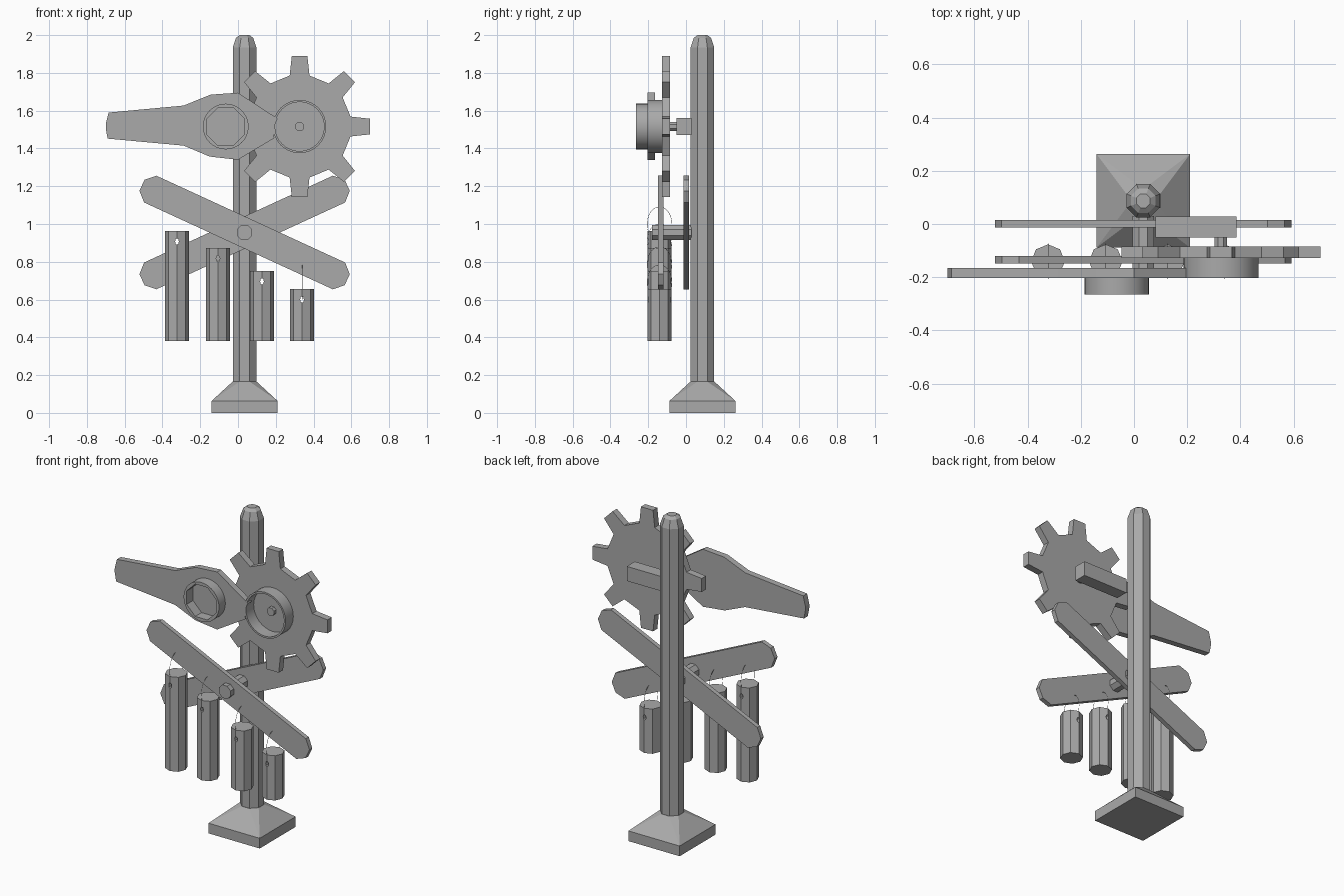
import bpy, bmesh, math
from math import sin, cos, pi, radians

if "Cube" in bpy.data.objects:
    bpy.data.objects.remove(bpy.data.objects["Cube"])

grey = bpy.data.materials.new("weathered grey")
grey.diffuse_color = (0.4, 0.4, 0.4, 1)
grey.use_nodes = True
grey.node_tree.nodes["Principled BSDF"].inputs["Base Color"].default_value = grey.diffuse_color


def finish(name, bm, smooth=False):
    bmesh.ops.recalc_face_normals(bm, faces=bm.faces[:])
    if smooth:
        for f in bm.faces:
            f.smooth = True
        for e in bm.edges:
            e.smooth = e.calc_face_angle(0) < radians(30)
    me = bpy.data.meshes.new(name)
    bm.to_mesh(me)
    bm.free()
    me.materials.append(grey)
    ob = bpy.data.objects.new(name, me)
    bpy.context.collection.objects.link(ob)
    return ob


def loft(name, loops, close=False, smooth=False):
    """Skin a list of equal-length vertex loops; cap the ends or join last to first."""
    bm = bmesh.new()
    rings = [[bm.verts.new(p) for p in lp] for lp in loops]
    n = len(rings[0])
    pairs = list(zip(rings, rings[1:])) + ([(rings[-1], rings[0])] if close else [])
    for a, b in pairs:
        for i in range(n):
            j = (i + 1) % n
            bm.faces.new((a[i], a[j], b[j], b[i]))
    if not close:
        bm.faces.new(rings[0])
        bm.faces.new(rings[-1])
    bmesh.ops.remove_doubles(bm, verts=bm.verts[:], dist=1e-5)
    return finish(name, bm, smooth)


def plate(name, outline, y0, y1):
    """Flat cut-out: outline in x,z, thickness along y."""
    return loft(name, [[(x, y, z) for x, z in outline] for y in (y0, y1)])


def polygon(cx, cz, r, n, turn=0.0):
    return [(cx + r * cos(2 * pi * i / n + turn), cz + r * sin(2 * pi * i / n + turn))
            for i in range(n)]


def collar(name, cx, cz, y0, y1, r_out, r_in):
    """Open ring facing the front; r_in is a function of angle."""
    n = 32
    inner = [(cx + r_in(a) * cos(a), cz + r_in(a) * sin(a))
             for a in (2 * pi * i / n for i in range(n))]
    outer = polygon(cx, cz, r_out, n)
    loops = [(inner, y0), (outer, y0), (outer, y1), (inner, y1)]
    return loft(name, [[(x, y, z) for x, z in o] for o, y in loops], True, True)


PX, PY = 0.035, 0.087          # post axis
EIGHTH = pi / 8
FLAT = 1 / cos(EIGHTH)         # apothem to corner radius


def post_ring(apothem, z):
    return [(x, y, z) for x, y in polygon(PX, PY, apothem * FLAT, 8, EIGHTH)]


# Octagonal post with rounded tip
loft("post", [post_ring(r, z) for r, z in
              ((0.0625, 0.1), (0.0625, 1.935), (0.046, 1.985), (0.026, 2.0))])

# Square foot and sloped collar
h = 0.175
square = [(PX + sx * h, PY + sy * h) for sx, sy in ((1, 1), (-1, 1), (-1, -1), (1, -1))]
loft("foot", [[(x, y, z) for x, y in square] for z in (0, 0.063)])
bm = bmesh.new()
for p in [(x, y, 0.063) for x, y in square] + post_ring(0.064, 0.165):
    bm.verts.new(p)
bmesh.ops.convex_hull(bm, input=bm.verts[:])
finish("foot_slope", bm)

# Crossed boards with clipped ends
CX, CZ, TILT = 0.035, 0.955, radians(24.7)
half = [(0.55, -0.078), (0.598, -0.032), (0.598, 0.032), (0.55, 0.078)]
board = half + [(-u, -v) for u, v in half]
for name, s, y0, y1 in (("front_board", -1, -0.148, -0.12), ("back_board", 1, -0.013, 0.015)):
    c, d = cos(TILT), s * sin(TILT)
    plate(name, [(CX + u * c - v * d, CZ + u * d + v * c) for u, v in board], y0, y1)
plate("board_bolt", polygon(CX, CZ, 0.04 * FLAT, 8, EIGHTH), -0.18, 0.03)

# Toothed wheel with cup, axle and bracket arm
GX, GZ = 0.326, 1.516
gear = []
for i in range(8):
    for r, da in ((0.275, -11), (0.376, -6.3), (0.376, 6.3), (0.275, 11)):
        a = i * pi / 4 + radians(da)
        gear.append((GX + r * cos(a), GZ + r * sin(a)))
plate("gear_wheel", gear, -0.127, -0.085)
collar("gear_cup", GX, GZ, -0.203, -0.12, 0.141, lambda a: 0.13)
plate("gear_axle", polygon(GX, GZ, 0.026, 8, EIGHTH), -0.15, -0.04)
plate("bracket_arm", [(0.08, 1.47), (0.385, 1.47), (0.385, 1.56), (0.08, 1.56)], -0.05, 0.028)

# Pointer blade wrapped against the cup, with its own collar
plate("pointer_blade", [
    (-0.70, 1.53), (-0.685, 1.59), (-0.288, 1.627), (-0.145, 1.685), (0, 1.695),
    (0.21, 1.558), (0.19, 1.515), (0.192, 1.455), (0, 1.34), (-0.15, 1.357),
    (-0.288, 1.415), (-0.69, 1.452), (-0.70, 1.505)], -0.203, -0.165)
collar("pointer_collar", -0.065, 1.516, -0.265, -0.2, 0.121,
       lambda a: 0.1 / cos((a + EIGHTH) % (pi / 4) - EIGHTH))

# Hanging chimes, each drilled through and hung on a thin cord loop
CY = -0.14
for i, (x, top) in enumerate(((-0.323, 0.963), (-0.106, 0.873), (0.127, 0.752), (0.339, 0.656)), 1):
    tube = loft(f"chime_{i}", [[(u, v, z) for u, v in polygon(x, CY, 0.0635, 8)]
                               for z in (0.38, top)])
    hole = plate(f"hole_cutter_{i}",
                 [(x + 0.01 * cos(a * pi / 4), top - 0.056 + 0.017 * sin(a * pi / 4))
                  for a in range(8)], CY - 0.1, CY + 0.1)
    hole.hide_render = True
    hole.hide_set(True)
    cut = tube.modifiers.new("hole", 'BOOLEAN')
    cut.object = hole
    cut.operation = 'DIFFERENCE'
    cut.solver = 'EXACT'
    loops = []
    for k in range(24):
        a = 2 * pi * k / 24
        loops.append([(x + 0.0012 * cos(t), CY + (0.066 + 0.0012 * sin(t)) * cos(a),
                       top + 0.036 + (0.092 + 0.0012 * sin(t)) * sin(a))
                      for t in (0, 2 * pi / 3, 4 * pi / 3)])
    loft(f"cord_{i}", loops, True)
